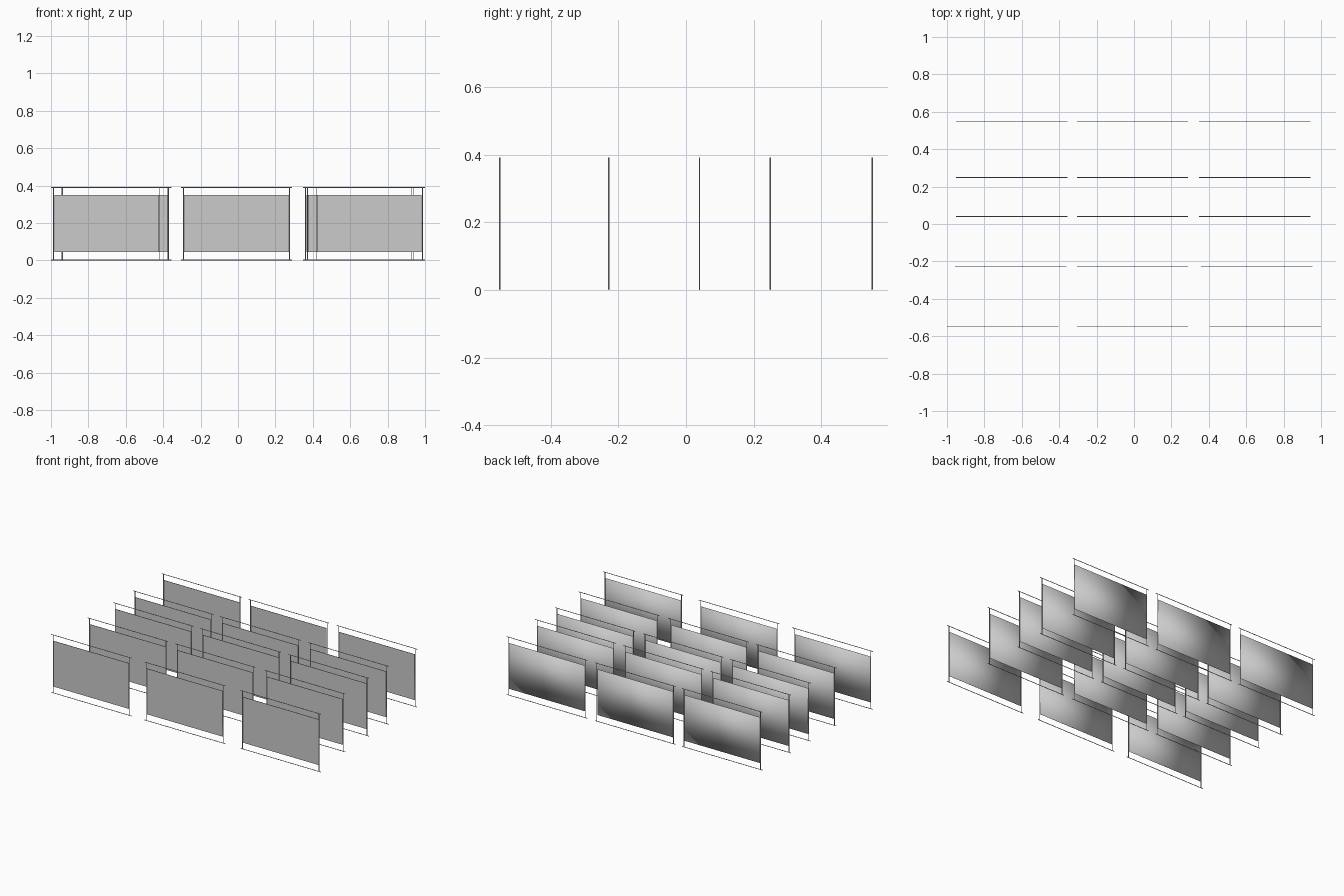
import bpy, bmesh
from mathutils import Matrix, Vector

if "Cube" in bpy.data.objects:
    bpy.data.objects.remove(bpy.data.objects["Cube"])

W, H = 0.596, 0.392          # overall stand size
POST_X = W / 2 - 0.014       # post offset from stand centre
R = 0.002                    # tube radius


def tube(bm, a, b, r=R, sides=8):
    a, b = Vector(a), Vector(b)
    d = b - a
    rot = d.to_track_quat('Z', 'Y').to_matrix().to_4x4()
    bmesh.ops.create_cone(bm, cap_ends=True, segments=sides, radius1=r, radius2=r,
                          depth=d.length, matrix=Matrix.Translation((a + b) / 2) @ rot)


def box(bm, size, loc):
    bmesh.ops.create_cube(bm, size=1, matrix=Matrix.Translation(loc) @ Matrix.Diagonal((*size, 1)))


def finish(bm, name):
    me = bpy.data.meshes.new(name)
    bm.to_mesh(me)
    bm.free()
    return me


# frame: two long rails and two upright posts
bm = bmesh.new()
for z in (R, H - R):
    tube(bm, (-W / 2, 0, z), (W / 2, 0, z))
for s in (-1, 1):
    tube(bm, (s * POST_X, 0, R), (s * POST_X, 0, H - R))
for f in bm.faces:
    f.smooth = len(f.verts) == 4
for e in bm.edges:
    e.smooth = all(len(f.verts) == 4 for f in e.link_faces)
frame_mesh = finish(bm, "frame")

# panel: thin sheet, crisp flat front and softly shaded back
bm = bmesh.new()
box(bm, (2 * POST_X - 0.008, 0.002, 0.306), (0, 0, 0.198))
bm.normal_update()
for f in bm.faces:
    f.smooth = True
    if f.normal.y < -0.9:
        for e in f.edges:
            e.smooth = False
panel_mesh = finish(bm, "panel")

# rows of stands: y, left centre x, right centre x
rows = [(-0.550, -0.702, 0.702), (-0.228, -0.658, 0.656), (0.040, -0.654, 0.645),
        (0.249, -0.654, 0.645), (0.550, -0.654, 0.645)]
for r, (y, left, right) in enumerate(rows, 1):
    for c, x in enumerate((left, -0.008, right), 1):
        for part, me in (("frame", frame_mesh), ("panel", panel_mesh)):
            ob = bpy.data.objects.new(f"{part}_row{r}_col{c}", me)
            ob.location = (x, y, 0)
            bpy.context.collection.objects.link(ob)
